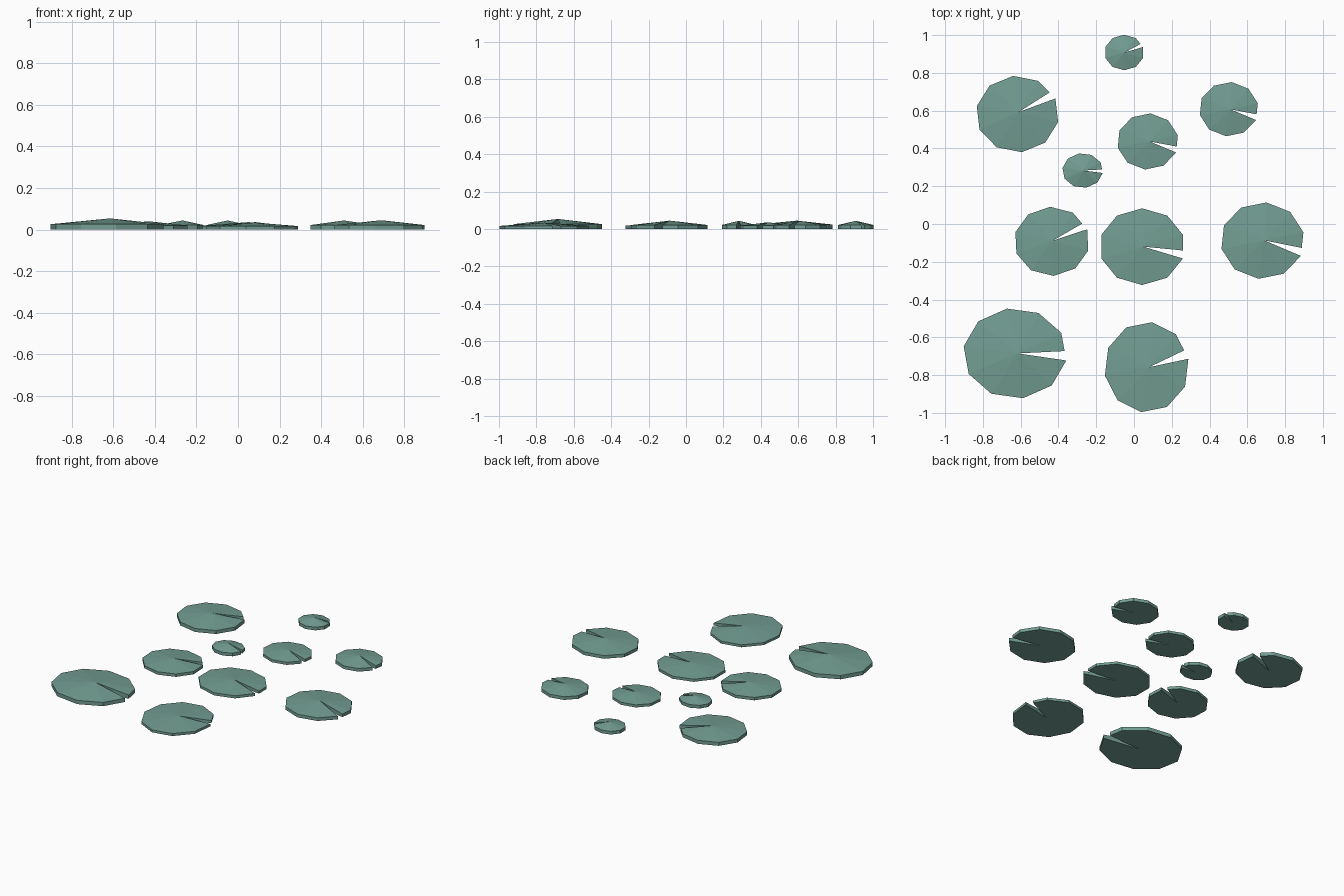
import bpy, bmesh, math

if "Cube" in bpy.data.objects:
    bpy.data.objects.remove(bpy.data.objects["Cube"])

green = bpy.data.materials.new("muted_pond_green")
green.diffuse_color = (0.17, 0.34, 0.29, 1.0)
green.use_nodes = True
green.node_tree.nodes["Principled BSDF"].inputs["Base Color"].default_value = green.diffuse_color

SIDES = 10       # rim corners of every pad
NOTCH = 0.34     # share of one rim edge removed by the notch


def lily_pad(name, centre, radii, turn, tip, rim_z, tip_z):
    """Low cone on a flat base, with a wedge cut from the rim to the tip."""
    cx, cy = centre
    rx, ry = radii
    rim = []
    for i in range(SIDES):
        a = math.radians(turn + 360 / SIDES * i)
        rim.append((cx + rx * math.cos(a), cy + ry * math.sin(a)))
    # the notch runs from corner 0 to a point part-way along the first edge
    (x0, y0), (x1, y1) = rim[0], rim[1]
    rim = [(x0 + (x1 - x0) * NOTCH, y0 + (y1 - y0) * NOTCH)] + rim[1:] + [rim[0]]

    bm = bmesh.new()
    low = [bm.verts.new((x, y, 0)) for x, y in rim]
    top = [bm.verts.new((x, y, rim_z)) for x, y in rim]
    low_tip = bm.verts.new((*tip, 0))
    top_tip = bm.verts.new((*tip, tip_z))
    for i in range(len(rim) - 1):
        bm.faces.new((top[i], top[i + 1], top_tip))
        bm.faces.new((low[i + 1], low[i], low_tip))
        bm.faces.new((low[i], low[i + 1], top[i + 1], top[i]))
    # notch walls
    bm.faces.new((low_tip, low[0], top[0], top_tip))
    bm.faces.new((low[-1], low_tip, top_tip, top[-1]))
    bmesh.ops.recalc_face_normals(bm, faces=bm.faces)
    mesh = bpy.data.meshes.new(name)
    bm.to_mesh(mesh)
    bm.free()
    mesh.materials.append(green)
    bpy.context.collection.objects.link(bpy.data.objects.new(name, mesh))


# centre, radii, turn of the notch, tip, rim height, tip height
lily_pad("pad_front_left", (-0.63, -0.685), (0.275, 0.24), -9, (-0.615, -0.685), 0.026, 0.054)
lily_pad("pad_front_middle", (0.067, -0.758), (0.225, 0.24), 10.7, (0.08, -0.758), 0.017, 0.034)
lily_pad("pad_centre_left", (-0.435, -0.092), (0.20, 0.183), 20.5, (-0.43, -0.088), 0.02, 0.04)
lily_pad("pad_centre", (0.043, -0.12), (0.227, 0.203), -18, (0.05, -0.12), 0.018, 0.036)
lily_pad("pad_right", (0.68, -0.088), (0.222, 0.203), -23.5, (0.69, -0.087), 0.022, 0.045)
lily_pad("pad_small_middle", (-0.272, 0.283), (0.108, 0.092), -8, (-0.267, 0.283), 0.022, 0.044)
lily_pad("pad_back_middle", (0.073, 0.437), (0.163, 0.149), -23, (0.083, 0.437), 0.018, 0.036)
lily_pad("pad_back_left", (-0.617, 0.582), (0.22, 0.203), 24, (-0.61, 0.593), 0.024, 0.045)
lily_pad("pad_back_right", (0.502, 0.608), (0.157, 0.144), -23.5, (0.51, 0.607), 0.022, 0.044)
lily_pad("pad_small_back", (-0.052, 0.908), (0.105, 0.094), 18, (-0.05, 0.908), 0.022, 0.044)
